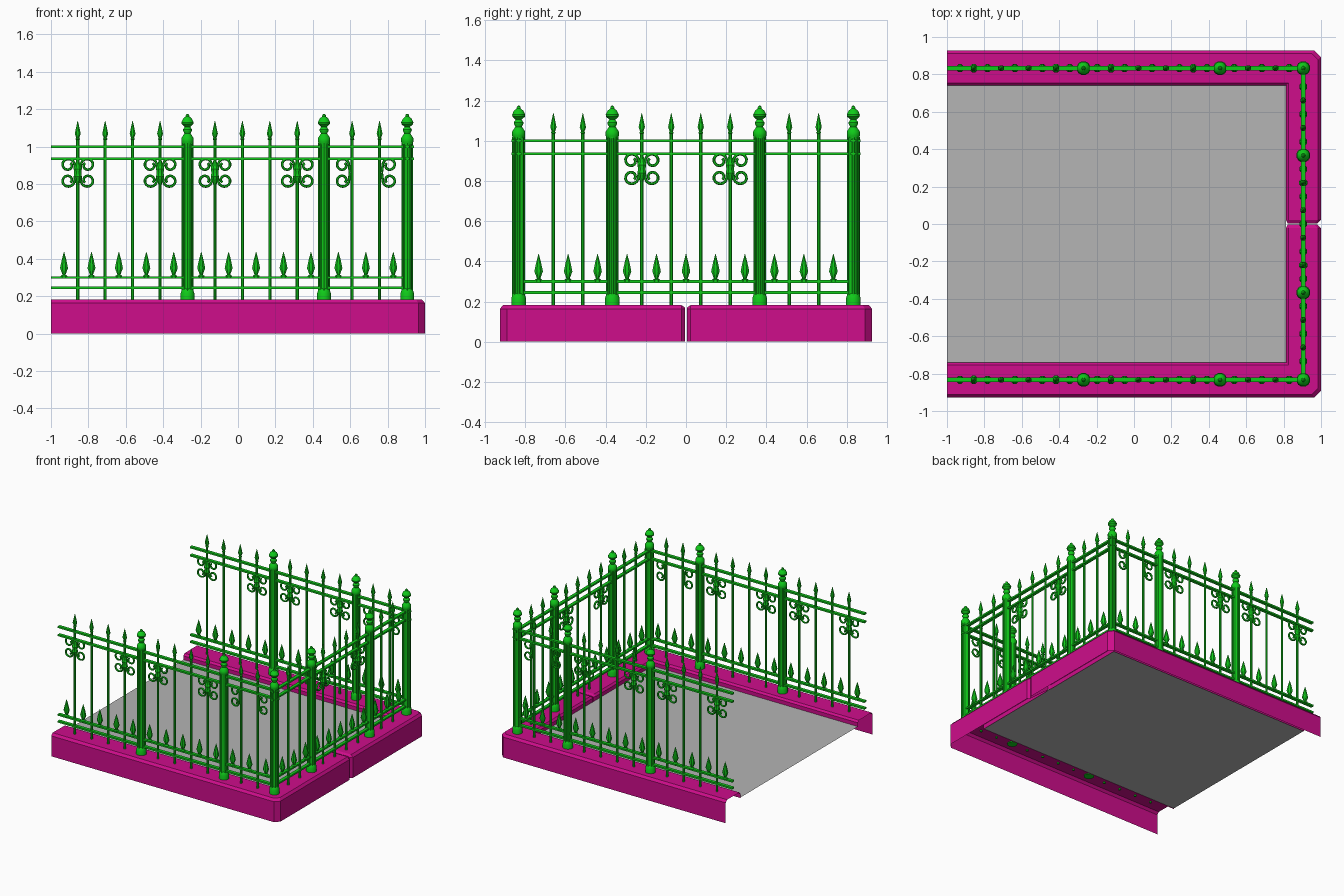
import bpy, bmesh, math
from mathutils import Vector

cube = bpy.data.objects.get("Cube")
if cube:
    bpy.data.objects.remove(cube, do_unlink=True)


def material(name, rgb):
    m = bpy.data.materials.new(name)
    m.use_nodes = True
    m.diffuse_color = (*rgb, 1)
    node = next(n for n in m.node_tree.nodes if n.type == 'BSDF_PRINCIPLED')
    node.inputs["Base Color"].default_value = (*rgb, 1)
    return m


GREEN = material("green_paint", (0.005, 0.6, 0.01))
PINK = material("pink_stone", (0.62, 0.004, 0.26))
GREY = material("grey_gravel", (0.46, 0.46, 0.46))


def finish(bm, name, mat, angle=35):
    bmesh.ops.remove_doubles(bm, verts=bm.verts, dist=0.00001)
    bmesh.ops.recalc_face_normals(bm, faces=bm.faces)
    mesh = bpy.data.meshes.new(name)
    bm.to_mesh(mesh)
    bm.free()
    mesh.materials.append(mat)
    mesh.shade_smooth()
    mesh.set_sharp_from_angle(angle=math.radians(angle))
    return mesh


def place(mesh, name, loc=(0, 0, 0), turn=0, scale=(1, 1, 1)):
    ob = bpy.data.objects.new(name, mesh)
    ob.location, ob.rotation_euler[2], ob.scale = loc, turn, scale
    bpy.context.collection.objects.link(ob)
    return ob


def lathe(name, profile, sides, angle=35):
    """Turned solid from (radius, height) points."""
    bm = bmesh.new()
    rings = []
    for r, z in profile:
        rings.append([bm.verts.new((r * math.cos(a), r * math.sin(a), z))
                      for a in (math.tau * (i + 0.5) / sides for i in range(sides))])
    for low, high in zip(rings, rings[1:]):
        for i in range(sides):
            j = (i + 1) % sides
            bm.faces.new((low[i], low[j], high[j], high[i]))
    bm.faces.new(rings[0][::-1])
    bm.faces.new(rings[-1])
    return finish(bm, name, GREEN, angle)


# Stone curb: an open shell swept round the front corner, mirrored for the back
OUT_X, OUT_Y, WIDTH = 1.0, 0.927, 0.187
CURB = [(0, 0), (0, 0.163), (0.016, 0.182), (WIDTH - 0.014, 0.18),
        (WIDTH, 0.165), (WIDTH, 0.13)]


def curb():
    bm = bmesh.new()
    lines = []
    for d, z in CURB:
        x, y = OUT_X - d, OUT_Y - d
        cut = 0.035 * (1 - d / WIDTH)
        tuck = 0.018 if d < WIDTH / 2 else -0.008
        drop = 0.012 if z > 0.17 else 0
        path = [(-1, -y, z), (x - cut, -y, z), (x, -y + cut, z),
                (x, -0.022, z), (x - tuck, -0.004, z - drop)]
        lines.append([bm.verts.new(p) for p in path])
    for a, b in zip(lines, lines[1:]):
        for i in range(len(a) - 1):
            bm.faces.new((a[i], a[i + 1], b[i + 1], b[i]))
    bm.faces.new([line[-1] for line in lines])
    return finish(bm, "curb", PINK, 20)


curb_mesh = curb()
place(curb_mesh, "front_curb")
place(curb_mesh, "back_curb", scale=(1, -1, 1))

# Ground sheet inside the curb
bm = bmesh.new()
inner_x, inner_y = OUT_X - WIDTH, OUT_Y - WIDTH
bm.faces.new([bm.verts.new(p) for p in ((-1, -inner_y, 0.135), (inner_x, -inner_y, 0.135),
                                        (inner_x, inner_y, 0.135), (-1, inner_y, 0.135))])
place(finish(bm, "ground_sheet", GREY), "ground_sheet")

# Fence pieces
post = lathe("post", [(0.038, 0.175), (0.038, 0.215), (0.031, 0.235), (0.027, 0.24),
                      (0.027, 1.01), (0.034, 1.025), (0.034, 1.045), (0.024, 1.06),
                      (0.017, 1.07), (0.025, 1.085), (0.025, 1.092), (0.015, 1.105),
                      (0.032, 1.12), (0.034, 1.13), (0.024, 1.15), (0.011, 1.16),
                      (0.009, 1.17), (0.003, 1.175)], 12)
rib = lathe("post_rib", [(0.006, 0.23), (0.006, 1.02)], 6)
picket = lathe("picket", [(0.009, 0.17), (0.009, 1.035), (0.013, 1.04), (0.009, 1.047),
                          (0.017, 1.068), (0.010, 1.1), (0.001, 1.138)], 8)
spear = lathe("spear", [(0.019, 0.3), (0.019, 0.309), (0.009, 0.315), (0.023, 0.35),
                        (0.013, 0.395), (0.001, 0.437)], 8)
leaf = lathe("scroll_leaf", [(0.009, 0.795), (0.015, 0.82), (0.024, 0.84), (0.018, 0.86),
                             (0.024, 0.88), (0.015, 0.9), (0.009, 0.925)], 8)


def scroll():
    """One curl springing from the picket, doubled below by mirroring."""
    points = [Vector((0.012, 0, 0)), Vector((0.014, 0, 0.02))]
    for i in range(17):
        t = i / 16
        a = math.radians(165 - 390 * t)
        r = 0.033 - 0.018 * max(0, t - 0.35) / 0.65
        points.append(Vector((0.05 + r * math.cos(a), 0, 0.041 + r * math.sin(a))))
    bm = bmesh.new()
    for flip in (1, -1):
        rings = []
        for i, p in enumerate(points):
            along = (points[min(i + 1, len(points) - 1)] - points[max(i - 1, 0)]).normalized()
            side = Vector((-along.z, 0, along.x))
            ring = []
            for k in range(6):
                a = math.tau * k / 6
                v = p + side * 0.007 * math.cos(a) + Vector((0, 0.008 * math.sin(a), 0))
                ring.append(bm.verts.new((v.x, v.y, v.z * flip)))
            rings.append(ring)
        for a, b in zip(rings, rings[1:]):
            for k in range(6):
                m = (k + 1) % 6
                bm.faces.new((a[k], a[m], b[m], b[k]))
        bm.faces.new(rings[0])
        bm.faces.new(rings[-1])
    return finish(bm, "scroll", GREEN, 50)


scroll_mesh = scroll()


def rail(name, start, end, z, spot, turn):
    bm = bmesh.new()
    bmesh.ops.create_cube(bm, size=1)
    for v in bm.verts:
        v.co = (start if v.co.x < 0 else end, v.co.y * 0.026, v.co.z * 0.013)
    x, y, _ = spot(0)
    place(finish(bm, name, GREEN), name, (x, y, z), turn)


STEP = 0.1467
LINE_Y, LINE_X = 0.833, 0.905


def fence(label, spot, turn, posts, pickets, spears, scrolls, span):
    for s in posts:
        place(post, label + "_post", spot(s))
        x, y, _ = spot(s)
        for k in range(8):
            a = math.tau * k / 8
            place(rib, label + "_post_rib",
                  (x + 0.026 * math.cos(a), y + 0.026 * math.sin(a), 0))
    for s in pickets:
        place(picket, label + "_picket", spot(s))
    for s in spears:
        place(spear, label + "_spear", spot(s))
    for s, sides in scrolls:
        x, y, _ = spot(s)
        if len(sides) == 2:
            place(leaf, label + "_scroll_leaf", (x, y, 0))
        for side in sides:
            place(scroll_mesh, label + "_scroll", (x, y, 0.86), turn, (side, 1, 1))
    for z in (0.245, 0.3, 0.935, 1.0):
        extra = 0.035 if z > 0.9 else 0
        rail(label + "_rail", span[0] - (extra if turn else 0), span[1] + extra, z, spot, turn)


# Front and back runs share one layout
run_posts = [-0.27, 0.46]
run_pickets = [-0.27 + STEP * k for k in (-4, -3, -2, -1, 1, 2, 3, 4, 6, 7)]
run_spears = [-0.27 + STEP * (k + 0.5) for k in range(-5, 8)]
run_scrolls = [(-0.27 + STEP * k, s) for k, s in
               ((-4, (1, -1)), (-1, (1, -1)), (1, (1, -1)), (4, (1, -1)), (6, (-1,)), (7, (1,)))]
for label, y in (("front", -LINE_Y), ("back", LINE_Y)):
    fence(label, lambda s, y=y: (s, y, 0), 0, run_posts + [LINE_X],
          run_pickets, run_spears, run_scrolls, (-1, LINE_X))

# Side run between the two corner posts
fence("side", lambda s: (LINE_X, s, 0), math.pi / 2, [-2.5 * STEP, 2.5 * STEP],
      [STEP * (k + 0.5) for k in (-5, -4, -2, -1, 0, 1, 3, 4)],
      [STEP * k for k in range(-5, 6)],
      [(-1.5 * STEP, (1, -1)), (1.5 * STEP, (1, -1))], (-LINE_Y, LINE_Y))
